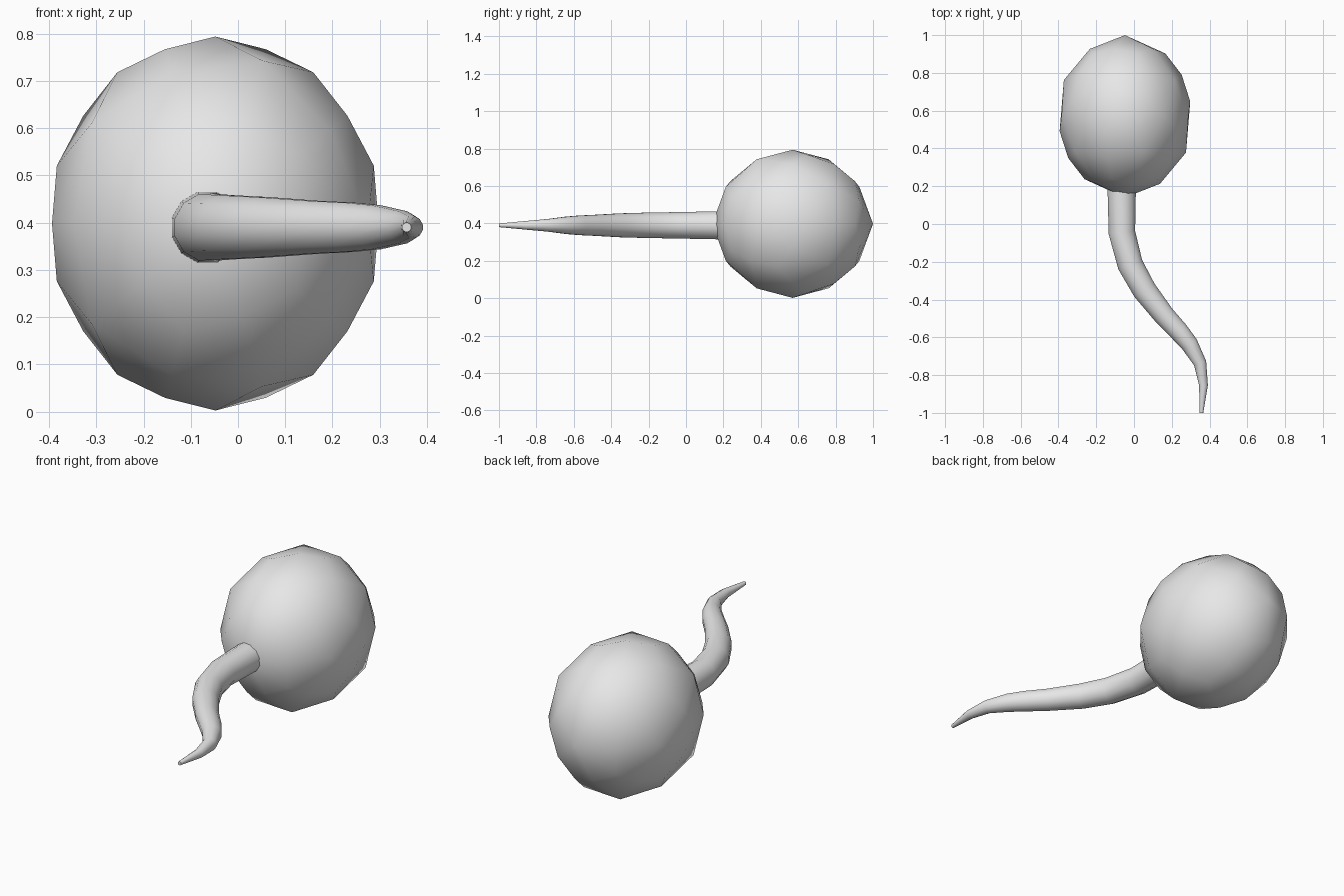
import bpy, bmesh, math
from mathutils import Vector, Matrix

cube = bpy.data.objects.get("Cube")
if cube:
    bpy.data.objects.remove(cube, do_unlink=True)

grey = bpy.data.materials.new("light_grey")
grey.use_nodes = True
colour = (0.8, 0.8, 0.8, 1)
grey.diffuse_color = colour
grey.node_tree.nodes["Principled BSDF"].inputs["Base Color"].default_value = colour


def add_object(name, bm):
    bmesh.ops.recalc_face_normals(bm, faces=bm.faces)
    mesh = bpy.data.meshes.new(name)
    bm.to_mesh(mesh)
    bm.free()
    mesh.materials.append(grey)
    obj = bpy.data.objects.new(name, mesh)
    bpy.context.collection.objects.link(obj)
    return obj


# Head: icosahedron with its pole along y, stretched and subdivided once
bm = bmesh.new()
bmesh.ops.create_icosphere(bm, subdivisions=1, radius=1)
turn = Matrix(((-1, 0, 0), (0, 0, 1), (0, 1, 0))).to_4x4()
bmesh.ops.transform(bm, matrix=Matrix.Diagonal((0.443, 0.527, 0.497, 1)) @ turn, verts=bm.verts)
for face in bm.faces:
    face.smooth = True
head = add_object("head", bm)
head.location = (-0.048, 0.57, 0.398)
subdivision = head.modifiers.new("rounding", 'SUBSURF')
subdivision.levels = subdivision.render_levels = 1
subdivision.use_limit_surface = False

# Tail: tapering tube swept along a flat S-curve, as x, y, radius
path = [(-0.065, 0.2, 0.078), (-0.064, -0.045, 0.073), (-0.02, -0.215, 0.07),
        (0.055, -0.35, 0.066), (0.16, -0.485, 0.058), (0.237, -0.568, 0.054),
        (0.294, -0.637, 0.048), (0.35, -0.737, 0.035), (0.368, -0.855, 0.024),
        (0.357, -1.0, 0.01)]
SIDES = 12
centres = [Vector((x, y, 0.39)) for x, y, r in path]
last = len(path) - 1
bm = bmesh.new()
rings = []
for i, centre in enumerate(centres):
    steps = []
    if i > 0:
        steps.append((centre - centres[i - 1]).normalized())
    if i < last:
        steps.append((centres[i + 1] - centre).normalized())
    tangent = sum(steps, Vector((0, 0, 0))).normalized()
    if i == last:
        tangent = Vector((0, -1, 0))
    side = tangent.cross(Vector((0, 0, 1)))
    ring = []
    for k in range(SIDES):
        angle = math.tau * (k + 0.5) / SIDES
        offset = side * math.cos(angle) + Vector((0, 0, math.sin(angle)))
        ring.append(bm.verts.new(centre + offset * path[i][2]))
    rings.append(ring)
for a, b in zip(rings, rings[1:]):
    for k in range(SIDES):
        n = (k + 1) % SIDES
        bm.faces.new((a[k], a[n], b[n], b[k])).smooth = True
# Flat end caps with sharp rims
for ring in (rings[0], rings[-1]):
    bm.faces.new(ring)
    for k in range(SIDES):
        bm.edges.get((ring[k], ring[(k + 1) % SIDES])).smooth = False
add_object("tail", bm)
